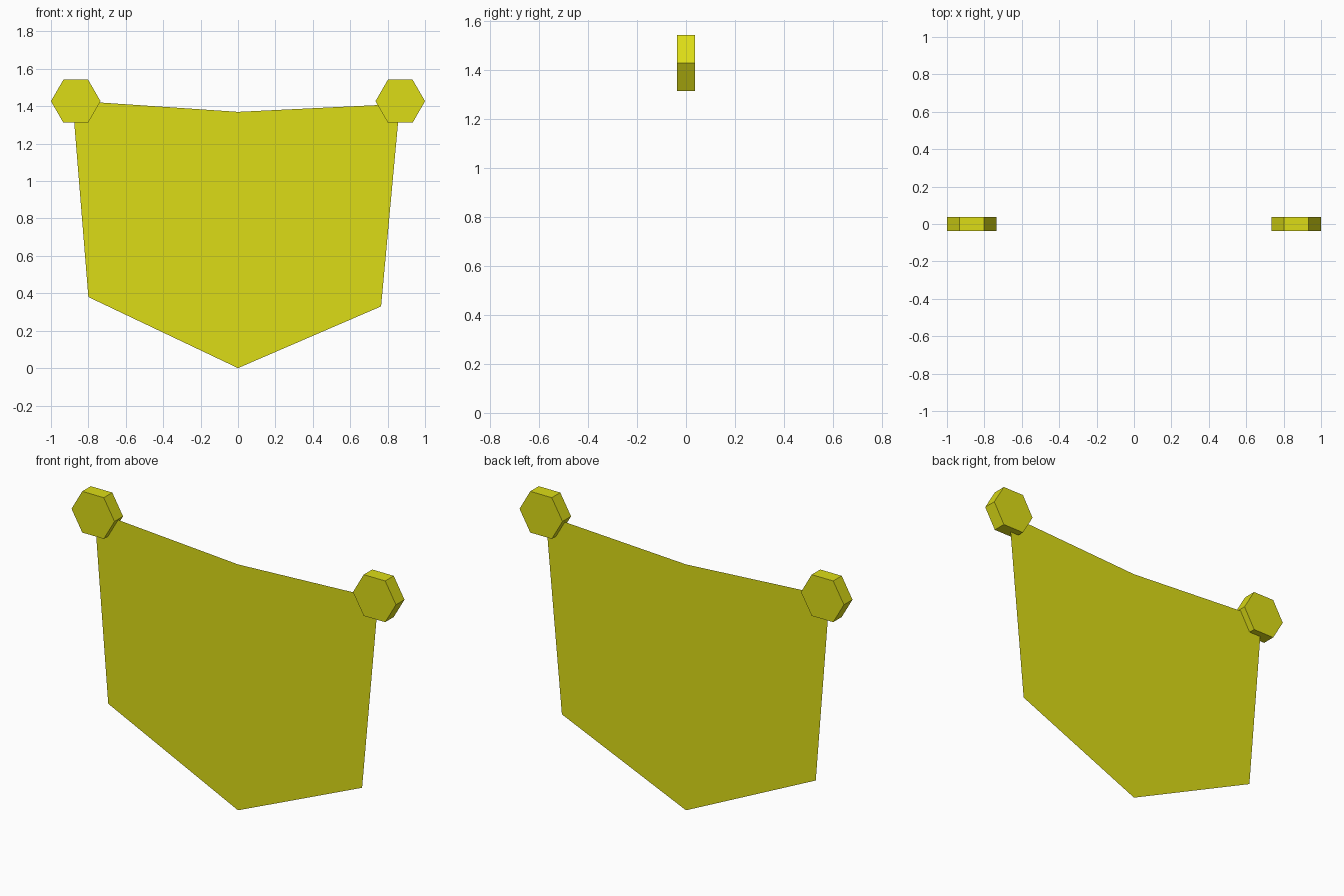
import bpy, math

if "Cube" in bpy.data.objects:
    bpy.data.objects.remove(bpy.data.objects["Cube"])

# One yellow for everything
yellow = bpy.data.materials.new("yellow")
yellow.diffuse_color = (0.72, 0.72, 0.008, 1)
yellow.use_nodes = True
yellow.node_tree.nodes["Principled BSDF"].inputs["Base Color"].default_value = yellow.diffuse_color

# Hanging cloth: a flat, paper-thin sheet, slightly uneven left to right
left_edge = [(-0.885, 1.43), (-0.80, 0.38)]
middle = [(0, 0), (0, 1.37)]
right_edge = [(0.765, 0.33), (0.865, 1.412)]
mesh = bpy.data.meshes.new("cloth")
mesh.from_pydata([(x, 0, z) for x, z in left_edge + middle + right_edge], [],
                 [(0, 1, 2, 3), (3, 2, 4, 5)])
cloth = bpy.data.objects.new("cloth", mesh)
bpy.context.collection.objects.link(cloth)
mesh.materials.append(yellow)


# Hexagonal pegs at the top corners, points facing sideways
def add_peg(name, x):
    bpy.ops.mesh.primitive_cylinder_add(vertices=6, radius=0.1325, depth=0.075)
    peg = bpy.context.object
    peg.name = name
    peg.data.name = name
    peg.rotation_euler = (math.pi / 2, math.radians(30), 0)
    peg.location = (x, 0, 1.427)
    peg.data.materials.append(yellow)


add_peg("left_peg", -0.8675)
add_peg("right_peg", 0.8675)
